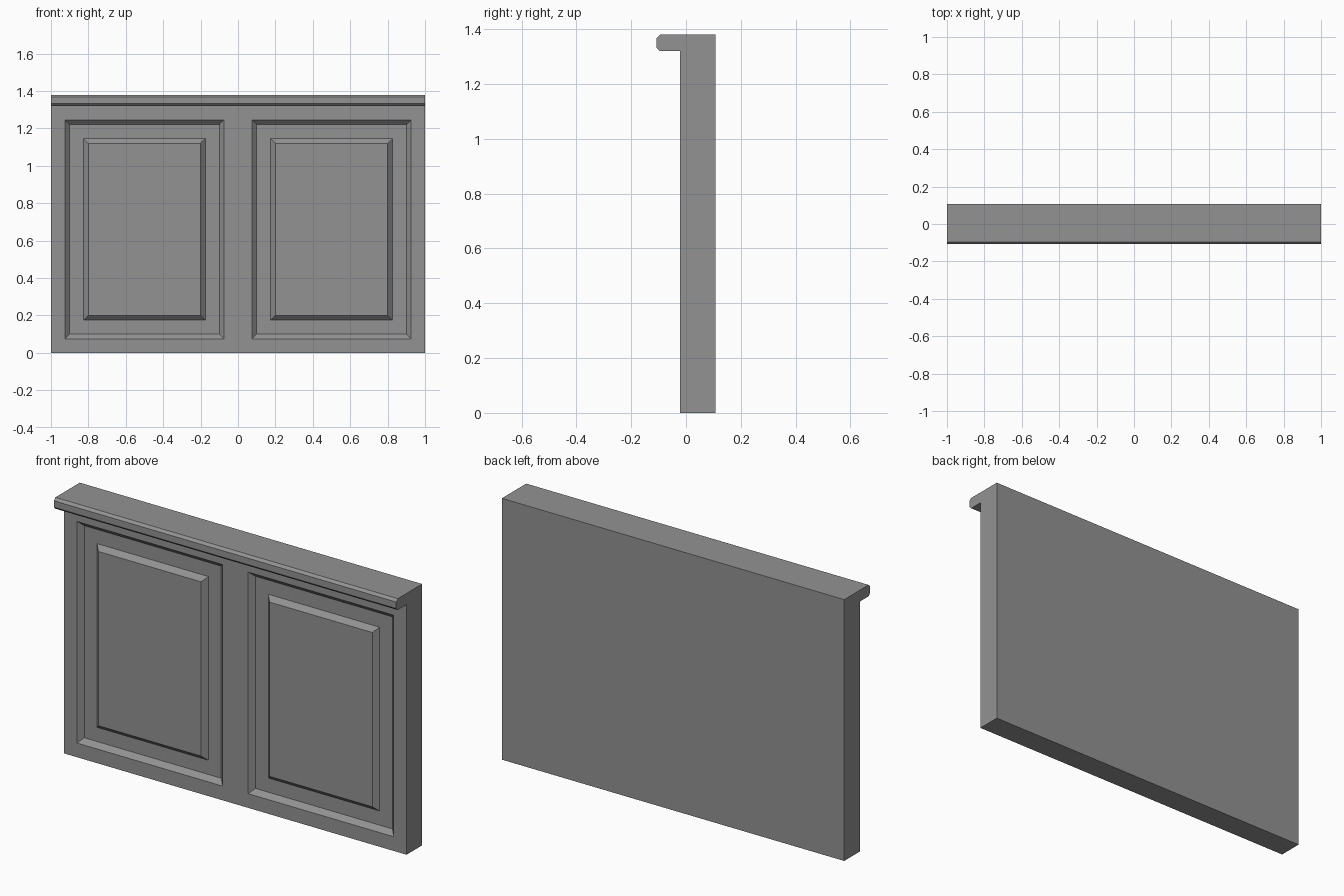
import bpy, bmesh
from mathutils import Vector

cube = bpy.data.objects.get("Cube")
if cube:
    bpy.data.objects.remove(cube, do_unlink=True)

HALF_WIDTH, HEIGHT = 1.0, 1.38
BACK, FRONT, LIP = 0.108, -0.022, -0.108
LIP_BOTTOM, CHAMFER = 1.32, 0.013

grey = bpy.data.materials.new("grey_paint")
grey.use_nodes = True
colour = (0.29, 0.29, 0.29, 1)
grey.diffuse_color = colour
grey.node_tree.nodes["Principled BSDF"].inputs["Base Color"].default_value = colour

# Side profile with the chamfered top lip, extruded across the width
profile = [(BACK, 0), (BACK, HEIGHT), (LIP + CHAMFER, HEIGHT), (LIP, HEIGHT - CHAMFER),
           (LIP, LIP_BOTTOM + CHAMFER), (LIP + CHAMFER, LIP_BOTTOM),
           (FRONT, LIP_BOTTOM), (FRONT, 0)]
bm = bmesh.new()
end = bm.faces.new([bm.verts.new((-HALF_WIDTH, y, z)) for y, z in profile])
extruded = bmesh.ops.extrude_face_region(bm, geom=[end], use_keep_orig=True)["geom"]
bmesh.ops.translate(bm, vec=(2 * HALF_WIDTH, 0, 0),
                    verts=[g for g in extruded if isinstance(g, bmesh.types.BMVert)])
bmesh.ops.recalc_face_normals(bm, faces=bm.faces)


def front_faces():
    return [f for f in bm.faces
            if f.normal.y < -0.9 and abs(f.calc_center_median().y - FRONT) < 0.001]


# Cut the front into rails, stiles and two panel openings
def cut(position, normal):
    faces = front_faces()
    edges = {e for f in faces for e in f.edges}
    verts = {v for f in faces for v in f.verts}
    bmesh.ops.bisect_plane(bm, geom=faces + list(edges) + list(verts),
                           plane_co=Vector(normal) * position, plane_no=normal)
    bm.normal_update()


for x in (-0.925, -0.075, 0.075, 0.925):
    cut(x, (1, 0, 0))
for z in (0.075, 1.245):
    cut(z, (0, 0, 1))

# Sloped recess, flat groove, then the raised centre field
panels = [f for f in front_faces()
          if 0.3 < abs(f.calc_center_median().x) < 0.7
          and 0.3 < f.calc_center_median().z < 1.1]
for thickness, depth in ((0.025, -0.025), (0.075, 0), (0.025, 0.025)):
    bmesh.ops.inset_individual(bm, faces=panels, thickness=thickness,
                               depth=depth, use_even_offset=True)

mesh = bpy.data.meshes.new("panelled_board")
bm.to_mesh(mesh)
bm.free()
mesh.materials.append(grey)
board = bpy.data.objects.new("panelled_board", mesh)
bpy.context.collection.objects.link(board)
